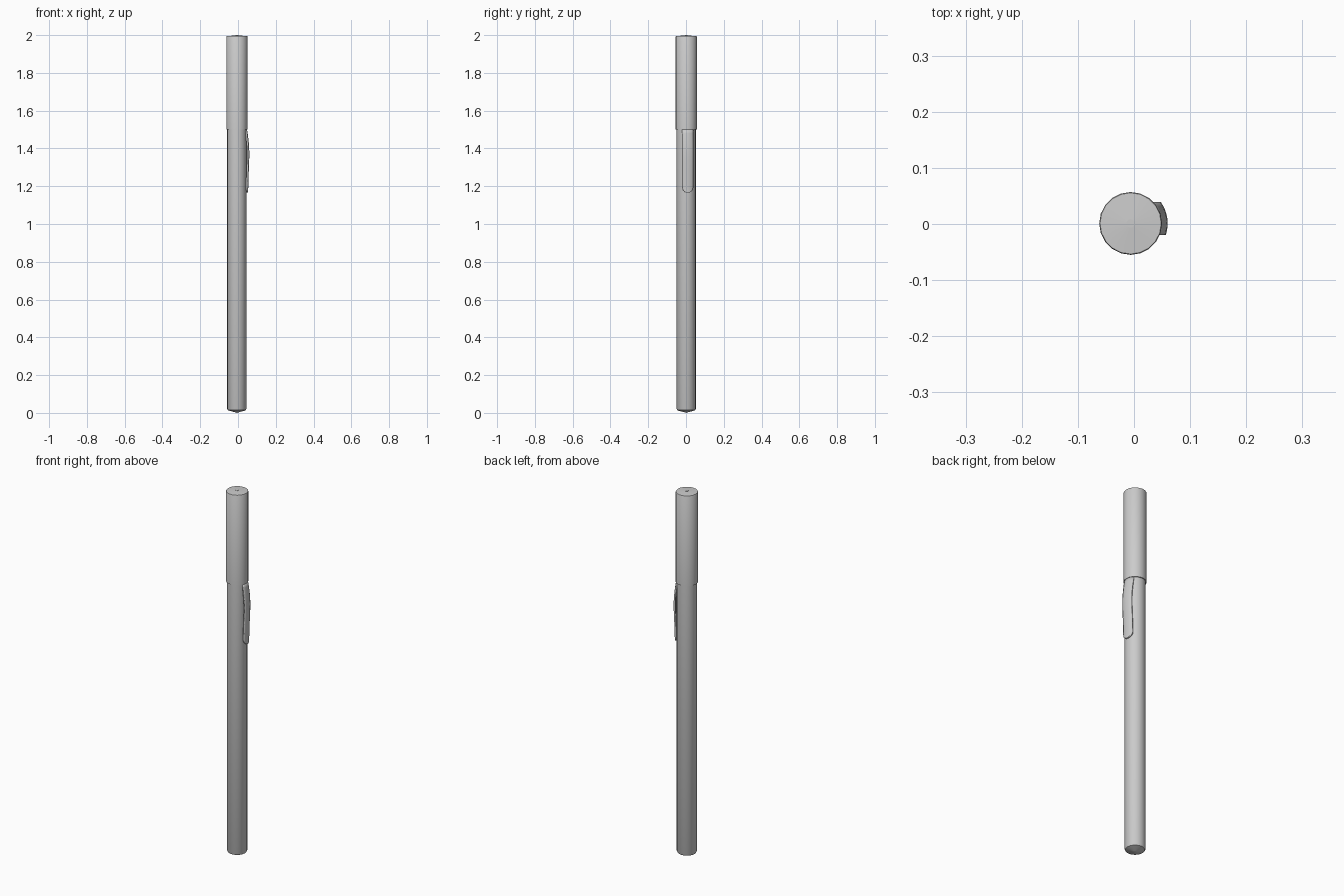
import bpy, bmesh, math

if "Cube" in bpy.data.objects:
    bpy.data.objects.remove(bpy.data.objects["Cube"])

CX, CY = -0.006, 0.001   # barrel axis
SIDES = 20


def finish(bm, name):
    bmesh.ops.recalc_face_normals(bm, faces=bm.faces[:])
    me = bpy.data.meshes.new(name)
    bm.to_mesh(me)
    bm.free()
    ob = bpy.data.objects.new(name, me)
    bpy.context.collection.objects.link(ob)
    bpy.ops.object.select_all(action='DESELECT')
    ob.select_set(True)
    bpy.context.view_layer.objects.active = ob
    bpy.ops.object.shade_smooth_by_angle(angle=math.radians(30))
    return ob


def lathe(name, profile):
    bm = bmesh.new()
    vs = [bm.verts.new((CX + r, CY, z)) for r, z in profile]
    es = [bm.edges.new(p) for p in zip(vs, vs[1:])]
    bmesh.ops.spin(bm, geom=vs + es, cent=(CX, CY, 0), axis=(0, 0, 1),
                   angle=math.tau, steps=SIDES)
    bmesh.ops.remove_doubles(bm, verts=bm.verts[:], dist=1e-5)
    return finish(bm, name)


# Long barrel with a blunt tapered foot
lathe("barrel", [(0, 0), (0.012, 0.004), (0.042, 0.012), (0.047, 0.014),
                 (0.051, 0.022), (0.051, 1.505), (0, 1.505)])

# Wider cap with a shallow domed end
lathe("cap", [(0, 1.5), (0.056, 1.5), (0.056, 1.992), (0.0545, 1.995),
              (0.0075, 1.998), (0.0075, 2.0), (0, 2.0)])

# Bowed pocket clip: a curved strip wrapped round the barrel, rounded at its tip
CLIP = [(1.505, 0.053), (1.48, 0.057), (1.45, 0.061), (1.415, 0.0645),
        (1.38, 0.066), (1.34, 0.0655), (1.28, 0.063), (1.195, 0.0605)]
TIP, RAD, COLS = 1.195, 0.0295, 8
rows = [(z, r, RAD) for z, r in CLIP]
for i in range(1, 7):
    a = math.radians(90 * i / 6.2)
    rows.append((TIP - RAD * math.sin(a), 0.0602, RAD * math.cos(a)))

bm = bmesh.new()
grid = []
for z, r, w in rows:
    line = []
    for c in range(COLS + 1):
        y = 0.0085 + w * (2 * c / COLS - 1)
        line.append(bm.verts.new((CX + math.sqrt(r * r - y * y), CY + y, z)))
    grid.append(line)
for a, b in zip(grid, grid[1:]):
    for c in range(COLS):
        bm.faces.new((a[c], b[c], b[c + 1], a[c + 1]))
clip = finish(bm, "clip")
mod = clip.modifiers.new("thickness", 'SOLIDIFY')
mod.thickness = 0.009
mod.offset = -1 if clip.data.polygons[0].normal.x > 0 else 1
